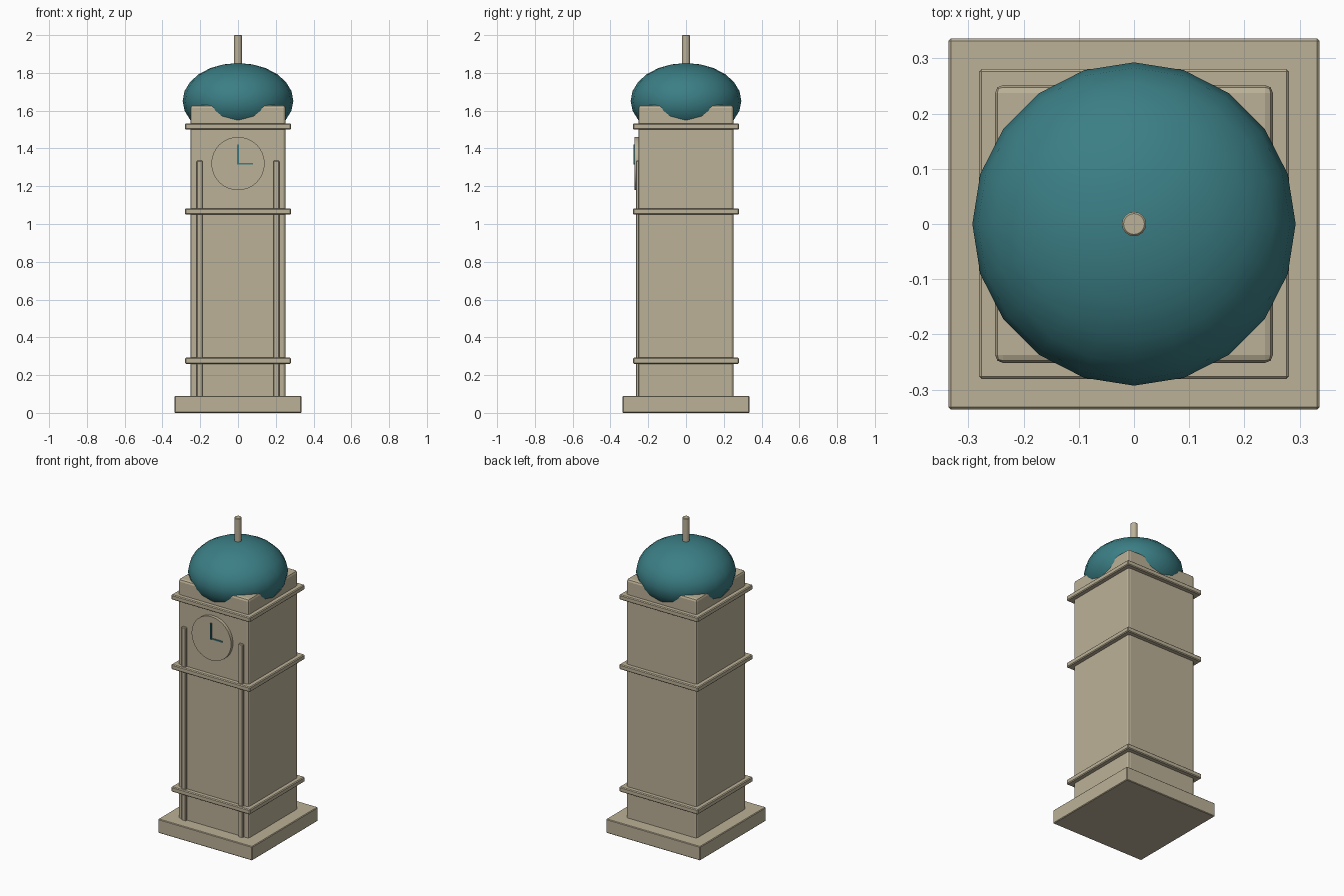
import bpy, math

if "Cube" in bpy.data.objects:
    bpy.data.objects.remove(bpy.data.objects["Cube"])


def material(name, rgb):
    m = bpy.data.materials.new(name)
    m.diffuse_color = (*rgb, 1)
    m.use_nodes = True
    m.node_tree.nodes["Principled BSDF"].inputs["Base Color"].default_value = m.diffuse_color
    return m


STONE = material("beige stone", (0.50, 0.44, 0.31))
TEAL = material("teal", (0.043, 0.21, 0.235))


def finish(obj, name, mat, bevel=0.0, segments=1):
    obj.name = name
    obj.data.materials.append(mat)
    bpy.ops.object.transform_apply(location=False, rotation=True, scale=True)
    if bevel:
        mod = obj.modifiers.new("soft edges", 'BEVEL')
        mod.width = bevel
        mod.segments = segments
        mod.limit_method = 'ANGLE'
    return obj


def box(name, x, y, z, mat=STONE, bevel=0.0, segments=1):
    """Box from (low, high) ranges on each axis."""
    bpy.ops.mesh.primitive_cube_add(size=1, location=[(r[0] + r[1]) / 2 for r in (x, y, z)])
    obj = bpy.context.object
    obj.scale = [r[1] - r[0] for r in (x, y, z)]
    return finish(obj, name, mat, bevel, segments)


def square(name, half, z, bevel, segments=1):
    return box(name, (-half, half), (-half, half), z, STONE, bevel, segments)


# Plinth, tower shaft and string courses
square("plinth", 0.336, (0, 0.09), 0.004)
square("shaft", 0.252, (0.07, 1.63), 0.015, 2)
for label, z in (("lower", 0.26), ("middle", 1.05), ("upper", 1.50)):
    square(label + "_band", 0.281, (z, z + 0.032), 0.005)

# Slim pilasters on the front
for label, s in (("left", -1), ("right", 1)):
    box(label + "_pilaster", (s * 0.203 - 0.016, s * 0.203 + 0.016),
        (-0.266, -0.24), (0.07, 1.335), STONE, 0.004)

# Clock face and hands
bpy.ops.mesh.primitive_cylinder_add(vertices=32, radius=0.141, depth=0.032,
                                    location=(0, -0.256, 1.32),
                                    rotation=(math.pi / 2, 0, 0))
finish(bpy.context.object, "clock_face", STONE)
bpy.ops.object.shade_smooth_by_angle()
box("minute_hand", (-0.004, 0.004), (-0.279, -0.271), (1.316, 1.42), TEAL)
box("hour_hand", (-0.004, 0.08), (-0.278, -0.271), (1.316, 1.324), TEAL)

# Flattened dome, whose lower half sinks into the shaft
bpy.ops.mesh.primitive_uv_sphere_add(segments=20, ring_count=12, radius=1,
                                     location=(0, 0, 1.652))
bpy.context.object.scale = (0.293, 0.293, 0.2)
finish(bpy.context.object, "dome", TEAL)
bpy.ops.object.shade_smooth()

# Finial
bpy.ops.mesh.primitive_cylinder_add(vertices=16, radius=0.022, depth=0.2,
                                    location=(0, 0, 1.90))
finish(bpy.context.object, "finial", STONE, 0.003)
bpy.ops.object.shade_smooth_by_angle()
